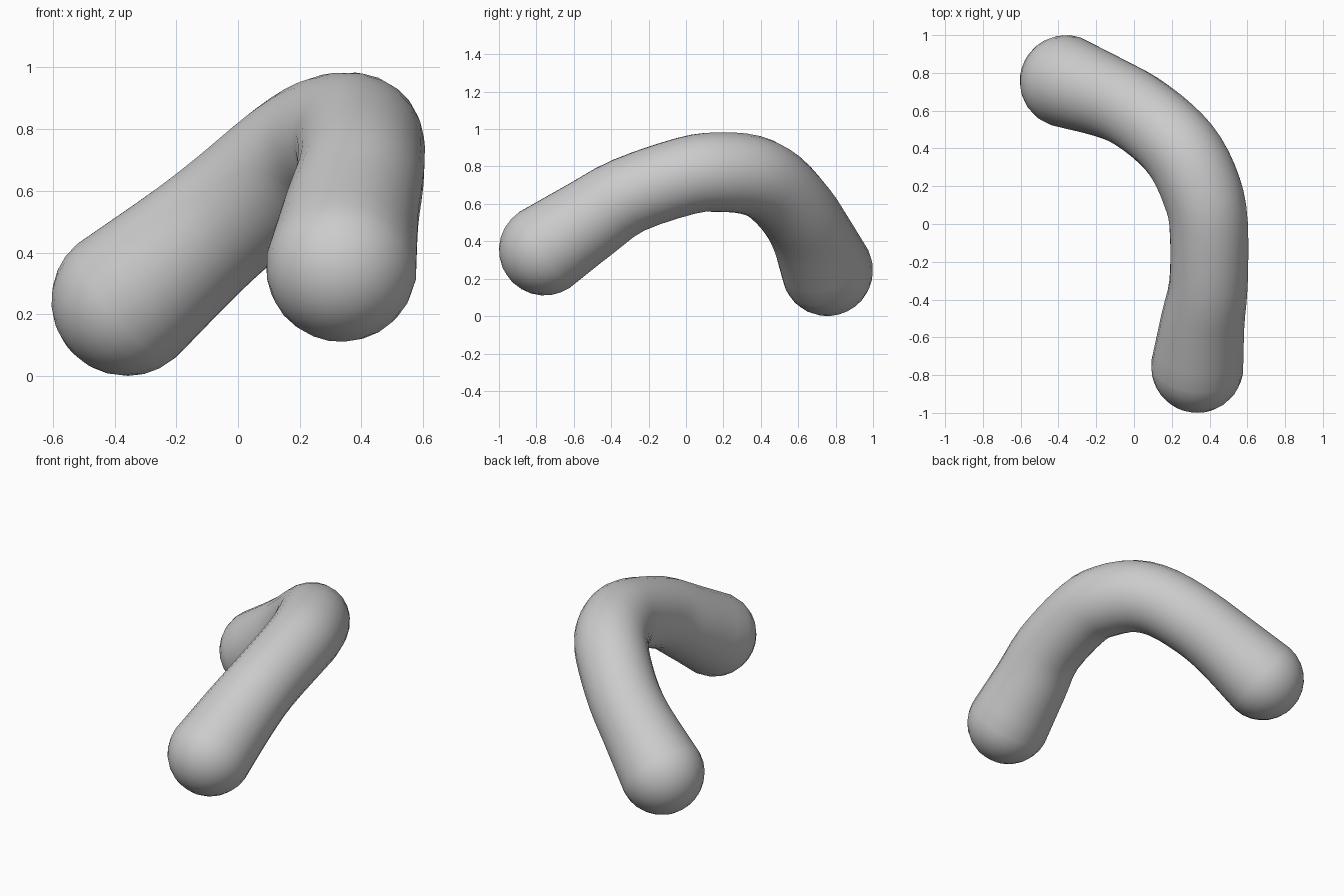
import bpy, bmesh, math
from mathutils import Vector

if "Cube" in bpy.data.objects:
    bpy.data.objects.remove(bpy.data.objects["Cube"])

SIDES = 24
CAP = 7      # rings per rounded end
STEPS = 3    # rings between path points

# centre line of the bent tube: x, y, z, radius
path = [(0.335, -0.755, 0.355, 0.245), (0.365, -0.51, 0.52, 0.222),
        (0.395, -0.31, 0.645, 0.208), (0.395, 0.0, 0.75, 0.209),
        (0.36, 0.17, 0.77, 0.214), (0.28, 0.345, 0.755, 0.214),
        (0.17, 0.475, 0.69, 0.21), (0.015, 0.595, 0.56, 0.21),
        (-0.135, 0.67, 0.435, 0.217), (-0.36, 0.755, 0.245, 0.245)]
pts = [Vector(p) for p in path]


def smooth_path(p):
    """Catmull-Rom resampling of position and radius."""
    q = [2 * p[0] - p[1]] + p + [2 * p[-1] - p[-2]]
    out = []
    for i in range(1, len(q) - 2):
        a, b, c, d = q[i - 1:i + 3]
        for s in range(STEPS):
            t = s / STEPS
            out.append(0.5 * (2 * b + (c - a) * t + (2 * a - 5 * b + 4 * c - d) * t * t
                              + (3 * b - a - 3 * c + d) * t ** 3))
    return out + [p[-1]]


line = smooth_path(pts)
pos = [p.to_3d() for p in line]
rad = [p.w for p in line]
n = len(pos)
tan = [(pos[min(i + 1, n - 1)] - pos[max(i - 1, 0)]).normalized() for i in range(n)]

# ring list: centre, tangent, radius; hemispheres close both ends
rings = []
for k in range(1, CAP):
    a = math.pi / 2 * k / CAP
    rings.append((pos[0] - tan[0] * rad[0] * math.cos(a), tan[0], rad[0] * math.sin(a)))
rings += list(zip(pos, tan, rad))
for k in range(CAP - 1, 0, -1):
    a = math.pi / 2 * k / CAP
    rings.append((pos[-1] + tan[-1] * rad[-1] * math.cos(a), tan[-1], rad[-1] * math.sin(a)))

# skin the rings, carrying the frame along to avoid twist
bm = bmesh.new()
u = tan[0].orthogonal().normalized()
loops = []
for c, t, r in rings:
    u = (u - t * u.dot(t)).normalized()
    v = t.cross(u)
    loops.append([bm.verts.new(c + r * (u * math.cos(w) + v * math.sin(w)))
                  for w in (2 * math.pi * j / SIDES for j in range(SIDES))])
for a, b in zip(loops, loops[1:]):
    for j in range(SIDES):
        k = (j + 1) % SIDES
        bm.faces.new((a[j], a[k], b[k], b[j]))
for ring, tip in ((loops[0], pos[0] - tan[0] * rad[0]), (loops[-1], pos[-1] + tan[-1] * rad[-1])):
    pole = bm.verts.new(tip)
    for j in range(SIDES):
        bm.faces.new((ring[j], ring[(j + 1) % SIDES], pole))
bmesh.ops.recalc_face_normals(bm, faces=bm.faces)
for f in bm.faces:
    f.smooth = True

mesh = bpy.data.meshes.new("bent_tube")
bm.to_mesh(mesh)
bm.free()
tube = bpy.data.objects.new("bent_tube", mesh)
bpy.context.collection.objects.link(tube)

grey = bpy.data.materials.new("light_grey")
grey.diffuse_color = (0.6, 0.6, 0.6, 1)
grey.use_nodes = True
grey.node_tree.nodes["Principled BSDF"].inputs["Base Color"].default_value = grey.diffuse_color
mesh.materials.append(grey)
